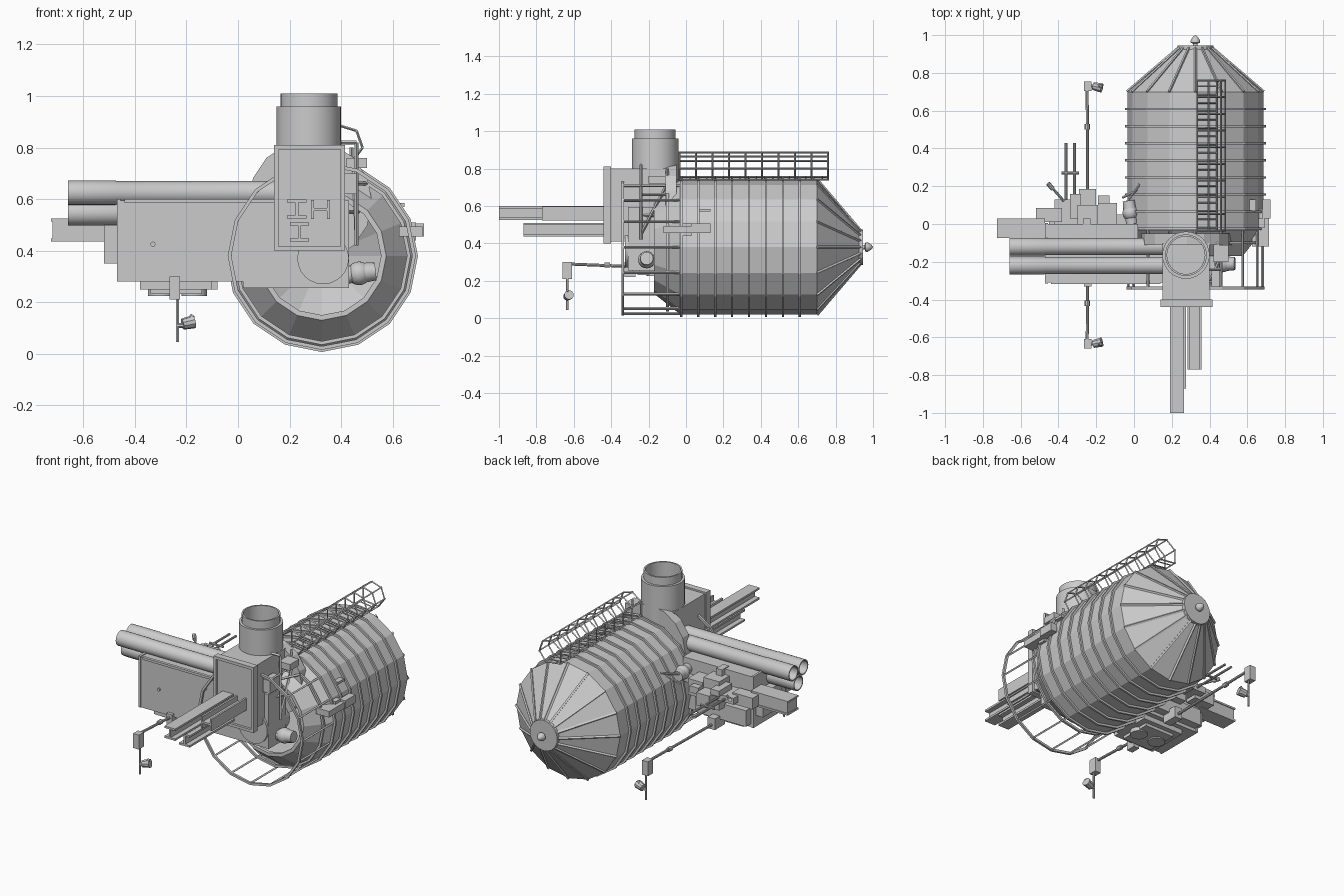
import bpy, bmesh
from math import sin, cos, pi, tau
from mathutils import Vector, Matrix

if "Cube" in bpy.data.objects:
    bpy.data.objects.remove(bpy.data.objects["Cube"])

def finish(name, bm, smooth=False):
    bmesh.ops.recalc_face_normals(bm, faces=bm.faces)
    me = bpy.data.meshes.new(name)
    bm.to_mesh(me)
    bm.free()
    ob = bpy.data.objects.new(name, me)
    bpy.context.collection.objects.link(ob)
    if smooth:
        bpy.context.view_layer.objects.active = ob
        ob.select_set(True)
        bpy.ops.object.shade_smooth_by_angle(angle=0.6)
        ob.select_set(False)
    return ob

def boxes(name, *specs):
    """each spec: x0, x1, y0, y1, z0, z1"""
    bm = bmesh.new()
    for x0, x1, y0, y1, z0, z1 in specs:
        m = Matrix.Translation(((x0+x1)/2, (y0+y1)/2, (z0+z1)/2)) @ Matrix.Diagonal((x1-x0, y1-y0, z1-z0, 1))
        bmesh.ops.create_cube(bm, size=1, matrix=m)
    return finish(name, bm)

def rods(name, pairs, r, n=6, r2=None):
    bm = bmesh.new()
    for p, q in pairs:
        p, q = Vector(p), Vector(q)
        d = q - p
        m = Matrix.Translation((p+q)/2) @ d.to_track_quat('Z', 'Y').to_matrix().to_4x4()
        bmesh.ops.create_cone(bm, cap_ends=True, segments=n, radius1=r, radius2=r if r2 is None else r2,
                              depth=d.length, matrix=m)
    return finish(name, bm, n > 8)

def lathe(name, origin, axis, profile, n, smooth=False, closed=False):
    """profile of (radius, distance along axis); open ends with radius > 0 stay open"""
    o = Vector(origin)
    a, u, v = {'x': ((1, 0, 0), (0, 1, 0), (0, 0, 1)), 'y': ((0, 1, 0), (0, 0, -1), (1, 0, 0)),
               'z': ((0, 0, 1), (1, 0, 0), (0, 1, 0))}[axis]
    a, u, v = Vector(a), Vector(u), Vector(v)
    bm = bmesh.new()
    rings = []
    for r, t in profile:
        rings.append([bm.verts.new(o + a*t + u*r*cos(tau*i/n) + v*r*sin(tau*i/n)) for i in range(n)])
    if closed:
        rings.append(rings[0])
    for A, B in zip(rings, rings[1:]):
        for i in range(n):
            j = (i+1) % n
            bm.faces.new((A[i], A[j], B[j], B[i]))
    bmesh.ops.remove_doubles(bm, verts=bm.verts, dist=1e-5)
    return finish(name, bm, smooth)

CX, CZ, N = 0.325, 0.38, 16
def tank(i, r, y):
    return (CX + r*sin(tau*i/N), y, CZ - r*cos(tau*i/N))

# Hollow faceted tank with open front and conical back
lathe('tank', (CX, 0, CZ), 'y', [(.23, -.17), (.25, -.17), (.36, -.03), (.36, .7), (.09, .93), (0, .93),
      (0, .915), (.09, .915), (.345, .69), (.345, -.03), (.23, -.15)], N, closed=True)
for k in range(8):
    y = -.025 + .0905*k
    lathe('tank_hoop', (CX, 0, CZ), 'y', [(.355, y-.006), (.373, y-.006), (.373, y+.006), (.355, y+.006)], N, closed=True)
rods('cone_ribs', [(tank(i, .362, .7), tank(i, .09, .932)) for i in range(N)], .008, 4)
lathe('end_cap', (CX, 0, CZ), 'y', [(0, .925), (.095, .925), (.095, .945), (0, .945)], 20)
lathe('end_knob', (CX, 0, CZ), 'y', [(.012, .94), (.012, .955), (.025, .96), (.025, .972), (.012, .992), (0, 1)], 12, True)

# Open cage around the tank mouth
for r, y in ((.365, -.34), (.345, -.1)):
    lathe('cage_ring', (CX, 0, CZ), 'y', [(r-.014, y-.006), (r, y-.006), (r, y+.008), (r-.014, y+.008)], N, closed=True)
rods('cage_bars', [(tank(i, .355, -.34), tank(i, .355, -.02)) for i in range(N)], .007, 4)

# Round collar plate behind the chimney
lathe('collar_plate', (.28, 0, .59), 'y', [(0, -.11), (.24, -.11), (.24, -.05), (0, -.05)], 16)
lathe('round_hatch', (.33, 0, .37), 'y', [(0, -.325), (.1, -.325), (.1, -.1), (0, -.1)], 24, True)

# Main machine block with steps and trim
boxes('machine_block', (-.47, .02, -.31, 0, .28, .595), (.02, .43, -.31, -.14, .255, .595))
boxes('block_trim', (-.44, .14, -.318, -.3, .585, .6), (-.47, -.455, -.315, .005, .28, .6),
      (-.52, -.47, -.2, -.02, .35, .5), (-.72, -.47, -.07, .025, .445, .515), (-.725, -.47, -.075, .03, .435, .447),
      (-.725, -.47, -.075, .03, .513, .524))
boxes('under_plates', (-.38, -.1, -.29, -.03, .25, .28), (-.34, -.14, -.26, -.06, .232, .25), (-.14, -.08, -.25, -.1, .25, .28))
for x in (-.3, -.17):
    lathe('under_disc', (x, -.16, 0), 'z', [(0, .225), (.05, .225), (.05, .25), (0, .25)], 20, True)
rods('block_port', [((-.33, -.318, .425), (-.33, -.3, .425))], .01, 12)

# Three long open pipes with end sleeves
for y, z in ((-.12, .625), (-.22, .625), (-.17, .545)):
    lathe('long_pipe', (0, y, z), 'x', [(.04, -.66), (.047, -.66), (.047, -.475), (.045, -.47), (.045, .2), (.04, .2)],
          24, True, closed=True)

# Chimney housing with raised front frame
boxes('chimney_housing', (.15, .4, -.425, -.1, .41, .8))
boxes('housing_frame', (.14, .157, -.44, -.4, .4, .81), (.397, .415, -.44, -.4, .4, .81),
      (.14, .415, -.44, -.4, .792, .81), (.14, .415, -.44, -.4, .4, .417))
lathe('chimney', (.275, -.165, 0), 'z', [(.125, .7), (.125, .96), (.11, .96), (.11, 1.01), (.1, 1.01), (.1, .7)],
      32, True, closed=True)

# Protruding girders
def girder(name, x, z, y0, upright=True, w=.074, t=.012):
    h, f = w/2, t/2
    s = [(-h, h, h-t, h), (-h, h, -h, -h+t), (-f, f, -h, h)]
    if not upright:
        s = [(c, d, a, b) for a, b, c, d in s]
    boxes(name, *[(x+a, x+b, y0, -.4, z+c, z+d) for a, b, c, d in s])
girder('girder_long', .228, .562, -1)
girder('girder_low', .238, .473, -.87)
girder('girder_side', .32, .56, -.77, False)

# Caged ladder along the tank top
hexa = [(.335, .755), (.335, .84), (.395, .885), (.46, .865), (.483, .8), (.44, .742)]
ys = [-.035 + .0883*k for k in range(10)]
P = []
for k, (x, z) in enumerate(hexa):
    x2, z2 = hexa[(k+1) % 6]
    P.append(((x, -.04, z), (x, .765, z)))
    P += [((x, y, z), (x2, y, z2)) for y in ys]
rods('ladder_cage', P, .005, 4)
rods('ladder_rungs', [((.335, -.02+.044*k, .756), (.44, -.02+.044*k, .743)) for k in range(18)], .004, 4)

# Right-side frame and small fittings
rods('side_frame', [((.46, -.24, .42), (.46, -.24, .82)), ((.44, -.1, .5), (.44, -.1, .8)),
     ((.46, -.24, .45), (.45, -.1, .72)), ((.4, -.3, .66), (.5, -.1, .66)), ((.4, -.24, .82), (.46, -.24, .82)),
     ((.4, -.3, .55), (.47, -.1, .55))], .008, 4)
boxes('side_fittings', (.41, .46, -.34, -.24, .62, .7), (.42, .5, -.2, -.11, .72, .76), (.6, .645, .07, .13, .57, .585))
boxes('right_pod', (.625, .715, -.12, .08, .455, .493), (.68, .722, .03, .13, .455, .505), (.66, .69, -.02, .03, .44, .51))

# Domed nozzles
def nozzle(p, d, r):
    p, d = Vector(p), Vector(d).normalized()
    rods('nozzle_neck', [(p, p+d*.05)], r*.75, 16)
    rods('nozzle_cup', [(p+d*.075, p+d*.125)], r*.85, 16, r*.75)
    bm = bmesh.new()
    bmesh.ops.create_uvsphere(bm, u_segments=16, v_segments=10, radius=r, matrix=Matrix.Translation(p+d*.06))
    finish('nozzle_dome', bm, True)
nozzle((.41, -.21, .305), (1, 0, .12), .046)
nozzle((-.01, .0, .53), (-.15, 1, 0), .042)
rods('nozzle_stays', [((-.05, .1, .54), (.03, .21, .57)), ((-.06, .14, .5), (.02, .18, .55))], .007, 6)

# Rear control cluster
boxes('rear_cluster', (-.52, -.38, .01, .085, .44, .51), (-.3, -.19, 0, .1, .38, .56), (-.29, -.2, .1, .185, .42, .5),
      (-.19, -.09, 0, .11, .43, .53), (-.19, -.13, .08, .15, .47, .51), (-.42, -.3, 0, .13, .46, .5),
      (-.34, -.28, .03, .16, .5, .535), (-.27, -.23, -.04, .03, .56, .6), (-.45, -.1, 0, .05, .3, .4),
      (-.09, -.02, 0, .05, .47, .5))
rods('rear_fork', [((-.36, .1, .48), (-.36, .43, .48)), ((-.315, .1, .48), (-.315, .43, .48)),
     ((-.385, .27, .48), (-.29, .27, .48)), ((-.37, .12, .5), (-.45, .21, .53))], .007, 8)
rods('rear_lever_grip', [((-.43, .185, .522), (-.455, .215, .532))], .012, 8)

# Lamp arms, one forward and one backward
for s, y0, ye in ((-1, -.27, -.635), (1, .05, .73)):
    rods('lamp_arm', [((-.245, y0, .275), (-.248, ye, .29))], .008, 8)
    rods('arm_joint', [((-.247, ye-s*.2, .284), (-.247, ye-s*.23, .284))], .014, 8)
    boxes('arm_head', (-.265, -.225, ye-.025, ye+.025, .21, .3))
    rods('lamp_post', [((-.235, ye, .045), (-.235, ye, .22))], .006, 6)
    rods('lamp', [((-.215, ye, .115), (-.17, ye-s*.01, .125))], .022, 10, .026)
    rods('lamp_bracket', [((-.235, ye, .11), (-.2, ye, .11)), ((-.21, ye, .1), (-.175, ye, .15))], .009, 6)
boxes('arm_mount', (-.265, -.225, -.33, -.27, .22, .3), (-.27, -.22, .0, .1, .25, .32))
